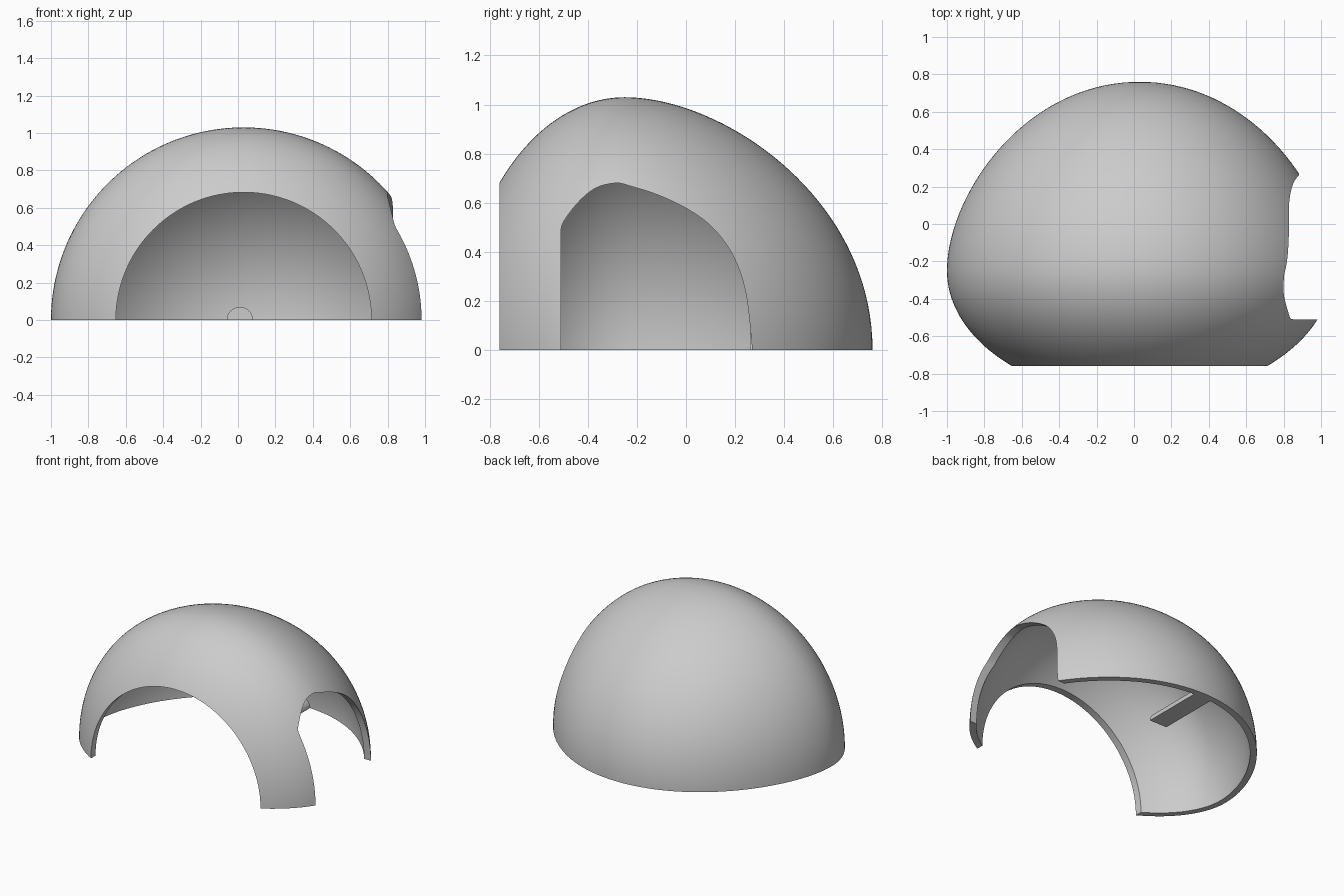
import bpy, bmesh, math
from mathutils import Vector, Matrix
from mathutils.geometry import interpolate_bezier

cube = bpy.data.objects.get("Cube")
if cube:
    bpy.data.objects.remove(cube, do_unlink=True)

AXIS_X = 0.03      # revolve axis runs along y at this x
WALL = 0.045
STEPS = 96         # segments over the half turn

grey = bpy.data.materials.new("plain_grey")
grey.use_nodes = True
grey.diffuse_color = (0.6, 0.6, 0.6, 1)
grey.node_tree.nodes["Principled BSDF"].inputs["Base Color"].default_value = grey.diffuse_color


def add_object(name, bm):
    bmesh.ops.recalc_face_normals(bm, faces=bm.faces)
    mesh = bpy.data.meshes.new(name)
    bm.to_mesh(mesh)
    bm.free()
    mesh.materials.append(grey)
    obj = bpy.data.objects.new(name, mesh)
    bpy.context.collection.objects.link(obj)
    return obj


def prism(name, points, offset):
    """Solid made by extruding a flat outline."""
    bm = bmesh.new()
    face = bm.faces.new([bm.verts.new(p) for p in points])
    geom = bmesh.ops.extrude_face_region(bm, geom=[face])["geom"]
    moved = [g for g in geom if isinstance(g, bmesh.types.BMVert)]
    bmesh.ops.translate(bm, verts=moved, vec=offset)
    return add_object(name, bm)


def smooth_path(points, n=8):
    """Curve through all points."""
    pts = [Vector(p) for p in points]
    ext = [pts[0]] + pts + [pts[-1]]
    out = []
    for a, b, c, d in zip(ext, ext[1:], ext[2:], ext[3:]):
        out += interpolate_bezier(b, b + (c - a) / 6, c - (d - b) / 6, c, n + 1)[:-1]
    return out + [pts[-1]]


def apply(obj, name, kind, **settings):
    mod = obj.modifiers.new(name, kind)
    for key, value in settings.items():
        setattr(mod, key, value)
    bpy.ops.object.select_all(action='DESELECT')
    bpy.context.view_layer.objects.active = obj
    obj.select_set(True)
    bpy.ops.object.modifier_apply(modifier=name)


# Shell profile: elliptical front, longer sloping back
PEAK_Y, PEAK_R, FRONT, BACK = -0.25, 1.03, 0.68, 0.76
profile = []
for i in range(24):
    a = math.radians(58) * (1 - i / 24)
    profile.append(Vector((0, PEAK_Y - FRONT * math.sin(a), PEAK_R * math.cos(a))))
profile += interpolate_bezier(Vector((0, PEAK_Y, PEAK_R)), Vector((0, PEAK_Y + 0.4, PEAK_R)),
                              Vector((0, BACK, 0.62)), Vector((0, BACK, 0)), 40)

# Shell: half revolve of the profile, thickened inwards
bm = bmesh.new()
verts = [bm.verts.new(p) for p in profile]
edges = [bm.edges.new(pair) for pair in zip(verts, verts[1:])]
bmesh.ops.rotate(bm, verts=verts, cent=(0, 0, 0), matrix=Matrix.Rotation(math.pi / 2, 3, 'Y'))
bmesh.ops.spin(bm, geom=verts + edges, cent=(0, 0, 0), axis=(0, -1, 0),
               angle=math.pi, steps=STEPS)
for v in bm.verts:
    v.co.z = abs(v.co.z)
bmesh.ops.remove_doubles(bm, verts=bm.verts, dist=0.0005)
bmesh.ops.translate(bm, verts=bm.verts, vec=(AXIS_X, 0, 0))
bmesh.ops.recalc_face_normals(bm, faces=bm.faces)
bm.faces.ensure_lookup_table()
f = bm.faces[0]
if f.normal.dot(f.calc_center_median() - Vector((AXIS_X, PEAK_Y, 0))) < 0:
    bmesh.ops.reverse_faces(bm, faces=bm.faces)
mesh = bpy.data.meshes.new("shell")
bm.to_mesh(mesh)
bm.free()
mesh.materials.append(grey)
shell = bpy.data.objects.new("shell", mesh)
bpy.context.collection.objects.link(shell)
apply(shell, "wall", 'SOLIDIFY', thickness=WALL, offset=-1, use_even_offset=True)

# Round front opening
opening = [(AXIS_X + 0.683 * math.cos(math.pi * i / STEPS), -1.2,
            0.683 * math.sin(math.pi * i / STEPS)) for i in range(2 * STEPS)]
front_cutter = prism("front_cutter", opening, (0, 0.85, 0))

# Arched side opening
arch = smooth_path([(0.5, -0.51, 0.47), (0.5, -0.5, 0.52), (0.5, -0.437, 0.604),
                    (0.5, -0.367, 0.66), (0.5, -0.286, 0.68), (0.5, -0.224, 0.667),
                    (0.5, -0.11, 0.63), (0.5, 0.012, 0.571), (0.5, 0.114, 0.493),
                    (0.5, 0.196, 0.376), (0.5, 0.245, 0.224), (0.5, 0.27, 0)])
side_cutter = prism("side_cutter", arch + [Vector((0.5, 0.27, -0.2)), Vector((0.5, -0.51, -0.2))],
                    (0.8, 0, 0))

for cutter in (front_cutter, side_cutter):
    cutter.hide_render = True
    apply(shell, "cut", 'BOOLEAN', operation='DIFFERENCE', solver='EXACT', object=cutter)
    bpy.data.objects.remove(cutter, do_unlink=True)

# Half-round peg inside the back wall
peg = prism("inner_peg", [(0.01 + 0.07 * math.cos(math.pi * i / 24), 0.26,
                           0.07 * math.sin(math.pi * i / 24)) for i in range(25)], (0, 0.475, 0))

# Smooth shading with sharp rims
for obj in (shell, peg):
    bpy.ops.object.select_all(action='DESELECT')
    bpy.context.view_layer.objects.active = obj
    obj.select_set(True)
    bpy.ops.object.shade_smooth_by_angle(angle=math.radians(35))
